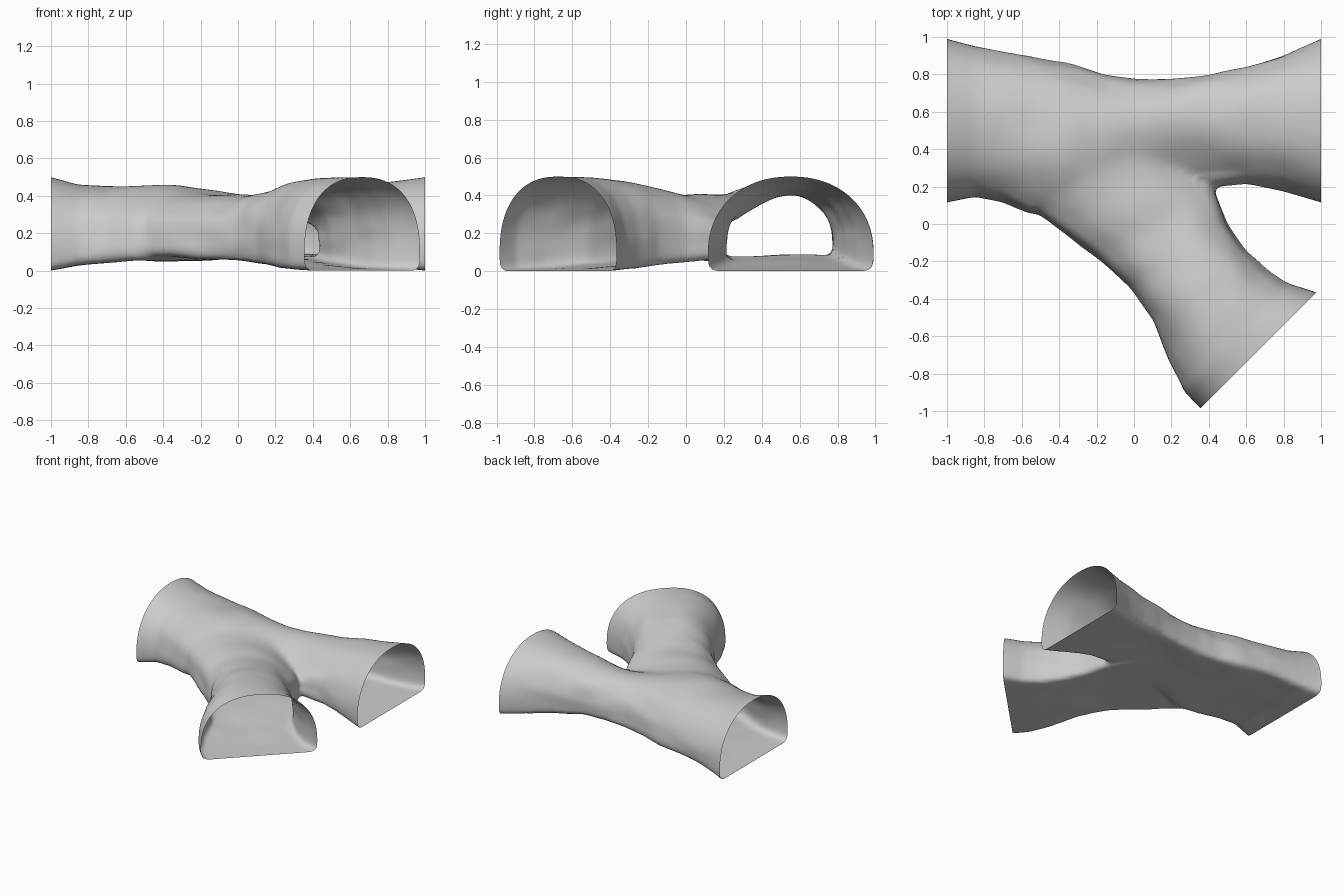
import bpy, bmesh, math
from mathutils import Vector, noise

if "Cube" in bpy.data.objects:
    bpy.data.objects.remove(bpy.data.objects["Cube"])

stone = bpy.data.materials.new("grey stone")
stone.use_nodes = True
colour = (0.6, 0.6, 0.6, 1)
stone.diffuse_color = colour
stone.node_tree.nodes["Principled BSDF"].inputs["Base Color"].default_value = colour

ARC = 28


def section(left, right, floor, top, skew, power):
    """Arched ring: flat floor, tucked-in foot, vault with a shifted crest."""
    mid, half = (left + right) / 2, (right - left) / 2
    wide = floor + 0.18 * (top - floor)
    ring = []
    for i in range(ARC + 1):
        a = math.pi * i / ARC
        u = math.copysign(abs(math.cos(a)) ** power, -math.cos(a))
        v = abs(math.sin(a)) ** power
        p = mid + half * (u + skew * v)
        ring.append(Vector((p.x, p.y, wide + (top - wide) * v)))
    tuck = 0.07 + floor
    foot = [(1 - tuck * 0.06, 0.4), (1 - tuck * 0.4, 0.12), (1 - tuck, 0)]
    for u, v in foot + [(0, 0)] + [(-u, v) for u, v in reversed(foot)]:
        p = mid + half * u
        ring.append(Vector((p.x, p.y, floor + (wide - floor) * v)))
    return ring


def loft(bm, rings):
    """Closed solid through a row of rings."""
    rows = [[bm.verts.new(p) for p in ring] for ring in rings]
    for a, b in zip(rows, rows[1:]):
        for i in range(len(a)):
            j = (i + 1) % len(a)
            bm.faces.new((a[i], a[j], b[j], b[i]))
    bm.faces.new(rows[0])
    bm.faces.new(rows[-1])


bm = bmesh.new()

# Main passage: x, front wall, back wall, floor, top, crest shift
main = [
    (-1.1, 0.09, 1.04, 0.0, 0.53, 0), (-1, 0.115, 0.99, 0.0, 0.5, 0),
    (-0.85, 0.145, 0.95, 0.03, 0.46, 0), (-0.7, 0.12, 0.92, 0.045, 0.45, 0),
    (-0.55, 0.055, 0.9, 0.055, 0.45, -0.03), (-0.35, 0.05, 0.86, 0.055, 0.46, -0.06),
    (-0.15, 0.12, 0.80, 0.06, 0.44, -0.04), (0, 0.16, 0.78, 0.07, 0.415, 0),
    (0.2, 0.19, 0.775, 0.085, 0.415, 0.05), (0.4, 0.19, 0.795, 0.085, 0.425, 0.12),
    (0.6, 0.21, 0.835, 0.06, 0.45, 0.1), (0.8, 0.175, 0.90, 0.025, 0.475, 0.05),
    (1, 0.115, 0.99, 0.0, 0.5, 0), (1.1, 0.08, 1.04, 0.0, 0.52, 0)]
loft(bm, [section(Vector((x, f, 0)), Vector((x, b, 0)), lo, hi, s, 0.92)
          for x, f, b, lo, hi, s in main])

# Side passage, from deep inside the main one: left wall x, y, right wall x, y, floor, top
side = [
    (-0.72, 0.36, -0.2, 0.74, 0.07, 0.4), (-0.6, 0.12, 0.06, 0.66, 0.075, 0.425),
    (-0.4, -0.03, 0.29, 0.44, 0.075, 0.415), (-0.2, -0.18, 0.44, 0.16, 0.06, 0.405),
    (-0.02, -0.34, 0.5, 0, 0.045, 0.435), (0.1, -0.51, 0.6, -0.145, 0.03, 0.475),
    (0.2, -0.755, 0.71, -0.245, 0.015, 0.495), (0.27, -0.9, 0.82, -0.315, 0.005, 0.5),
    (0.355, -0.985, 0.975, -0.365, 0.0, 0.5), (0.45, -1.07, 1.08, -0.42, 0.0, 0.505)]
loft(bm, [section(Vector((lx, ly, 0)), Vector((rx, ry, 0)), lo, hi, 0, 0.85)
          for lx, ly, rx, ry, lo, hi in side])
bmesh.ops.recalc_face_normals(bm, faces=bm.faces)

mesh = bpy.data.meshes.new("tunnel_junction")
bm.to_mesh(mesh)
bm.free()
tunnel = bpy.data.objects.new("tunnel_junction", mesh)
bpy.context.collection.objects.link(tunnel)

# Fuse both passages into one skin and soften the joints
fuse = tunnel.modifiers.new("fuse", "REMESH")
fuse.mode = "VOXEL"
fuse.voxel_size = 0.018
soften = tunnel.modifiers.new("soften", "SMOOTH")
soften.factor = 0.5
soften.iterations = 10
graph = bpy.context.evaluated_depsgraph_get()
fused = bpy.data.meshes.new_from_object(tunnel.evaluated_get(graph))
tunnel.modifiers.clear()

bm = bmesh.new()
bm.from_mesh(fused)

# Cut the three mouths open
out = Vector((1, -1, 0)).normalized()
for point, normal in ((Vector((-1, 0, 0)), Vector((-1, 0, 0))),
                      (Vector((1, 0, 0)), Vector((1, 0, 0))),
                      (Vector((0.36, -0.98, 0)), out)):
    bmesh.ops.bisect_plane(bm, geom=bm.verts[:] + bm.edges[:] + bm.faces[:],
                           plane_co=point, plane_no=normal, clear_outer=True)

# Extra softening where the two vaults meet
crease = [v for v in bm.verts if v.co.z > 0.3 and abs(v.co.x) < 0.65 and -0.2 < v.co.y < 0.72]
for _ in range(15):
    bmesh.ops.smooth_vert(bm, verts=crease, factor=0.5,
                          use_axis_x=True, use_axis_y=True, use_axis_z=True)

# Sagging ceiling over the junction, and gentle rock lumps fading toward the mouths
bm.normal_update()
for v in bm.verts:
    reach = min(1 - abs(v.co.x), 0.947 - v.co.dot(out))
    fade = max(0, min(1, reach / 0.4))
    lump = noise.noise(Vector((v.co.x * 4, v.co.y * 4, v.co.z * 9)))
    v.co += v.normal * lump * 0.01 * fade
    away = ((v.co.x - 0.27) / 0.28) ** 2 + ((v.co.y - 0.31) / 0.17) ** 2
    roof = max(0, min(1, (v.co.z - 0.18) / 0.15))
    v.co.z = max(v.co.z - 0.06 * roof * math.exp(-away), 0)
for f in bm.faces:
    f.smooth = True
bm.to_mesh(fused)
bm.free()
fused.materials.clear()
fused.materials.append(stone)
tunnel.data = fused
